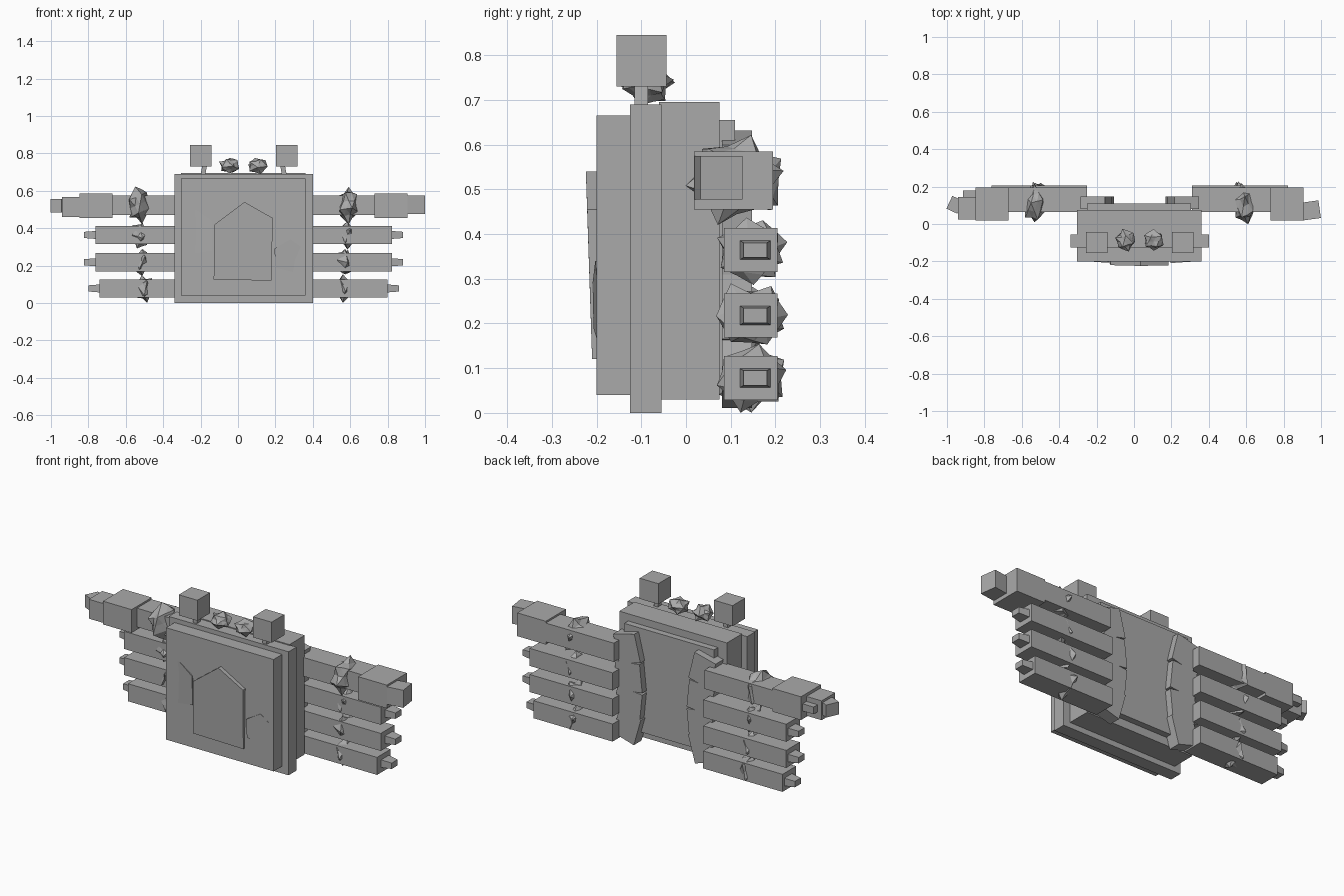
import bpy, bmesh, math, random
from mathutils import Vector, Matrix

if "Cube" in bpy.data.objects:
    bpy.data.objects.remove(bpy.data.objects["Cube"])
random.seed(4)

stone = bpy.data.materials.new("stone grey")
stone.use_nodes = True
GREY = (0.4, 0.4, 0.4, 1)
stone.diffuse_color = GREY
stone.node_tree.nodes["Principled BSDF"].inputs["Base Color"].default_value = GREY
MID = 0.03  # middle of the body


def finish(name, bm):
    bmesh.ops.recalc_face_normals(bm, faces=bm.faces)
    mesh = bpy.data.meshes.new(name)
    bm.to_mesh(mesh)
    bm.free()
    mesh.materials.append(stone)
    ob = bpy.data.objects.new(name, mesh)
    bpy.context.scene.collection.objects.link(ob)
    return ob


def box(name, x, y, z, turn=0, axis='Z', taper=1):
    """Box from (min, max) ranges; taper narrows the end farthest from the body."""
    bm = bmesh.new()
    bmesh.ops.create_cube(bm, size=1)
    centre = Vector([sum(r) / 2 for r in (x, y, z)])
    size = [abs(r[1] - r[0]) for r in (x, y, z)]
    for v in bm.verts:
        if v.co.x * centre.x > 0:
            v.co.yz *= taper
        v.co = Vector([c * s for c, s in zip(v.co, size)])
    bm.transform(Matrix.Translation(centre) @ Matrix.Rotation(math.radians(turn), 4, axis))
    return finish(name, bm)


def spiky_ball(name, centre, radii):
    """Faceted ball with alternating spikes and hollows."""
    bm = bmesh.new()
    bmesh.ops.create_icosphere(bm, subdivisions=2, radius=1)
    for v in bm.verts:
        spike = len(v.link_edges) == 5
        v.co *= random.uniform(0.95, 1.1) if spike else random.uniform(0.66, 0.9)
    bm.transform(Matrix.Rotation(random.uniform(0, 3), 4, 'X'))
    for v in bm.verts:
        v.co = Vector([c * r for c, r in zip(v.co, radii)]) + Vector(centre)
    return finish(name, bm)


def plate(name, outline):
    """Front plate from (x, z, front y) points, sunk into the body."""
    bm = bmesh.new()
    front = [bm.verts.new((x, y, z)) for x, z, y in outline]
    back = [bm.verts.new((x, -0.19, z)) for x, z, y in outline]
    bm.faces.new(front)
    bm.faces.new(back[::-1])
    for i in range(len(front)):
        j = (i + 1) % len(front)
        bm.faces.new((front[i], back[i], back[j], front[j]))
    return finish(name, bm)


# Body slabs, front to back
box("front_slab", (-0.305, 0.36), (-0.2, -0.12), (0.04, 0.665))
box("rim_slab", (-0.34, 0.4), (-0.125, -0.055), (0, 0.69))
box("rear_slab", (-0.305, 0.36), (-0.06, 0.075), (0.03, 0.695))
box("back_panel", (-0.25, 0.305), (0.07, 0.11), (0.075, 0.655))

# Chest plates
plate("chest_plate", [(-0.13, 0.125, -0.21), (0.18, 0.12, -0.21), (0.185, 0.455, -0.221),
                      (0.035, 0.54, -0.224), (-0.125, 0.42, -0.22)])
plate("right_chest_shard", [(-0.23, 0.265, -0.2), (-0.135, 0.28, -0.207), (-0.14, 0.44, -0.207),
                            (-0.225, 0.5, -0.201), (-0.25, 0.48, -0.198)])
plate("left_chest_shard", [(0.2, 0.19, -0.207), (0.32, 0.16, -0.198), (0.335, 0.3, -0.2),
                           (0.28, 0.34, -0.203), (0.195, 0.29, -0.209)])

# Eyes on stalks, and spiky tufts between them
for side, label in ((1, "left"), (-1, "right")):
    def span(a, b):
        return tuple(sorted((MID + side * a, MID + side * b)))
    box(label + "_eye", span(0.172, 0.287), (-0.156, -0.044), (0.73, 0.845))
    box(label + "_eye_stalk", span(0.2, 0.225), (-0.115, -0.085), (0.685, 0.74), side * -10, 'Y')
    spiky_ball(label + "_tuft", (MID + side * 0.075, -0.085, 0.735), (0.058, 0.06, 0.046))

    # Top arm with heavy forearm
    box(label + "_top_arm", span(0.28, 0.72), (0.065, 0.195), (0.47, 0.575))
    box(label + "_top_forearm", span(0.7, 0.877), (0.018, 0.195), (0.455, 0.585))
    spiky_ball(label + "_top_elbow", (MID + side * 0.562, 0.11, 0.525), (0.065, 0.115, 0.1))

    # Three lower arms with tapered tips
    for n, (z, end) in enumerate(((0.364, 0.793), (0.218, 0.793), (0.078, 0.77))):
        name = f"{label}_lower_arm_{n + 1}"
        box(name, span(0.28, end), (0.085, 0.205), (z - 0.049, z + 0.049))
        box(name + "_tip", span(end - 0.01, end + 0.06), (0.12, 0.19), (z - 0.022, z + 0.022), taper=0.75)
        spiky_ball(name + "_elbow", (MID + side * (0.555 - 0.012 * n), 0.143, z), (0.052, 0.082, 0.075))

    # Shoulder brackets fanned along the back panel
    for n, (z, turn, inner) in enumerate(((0.54, 14, 0.165), (0.385, 6, 0.145),
                                          (0.235, -6, 0.145), (0.105, -16, 0.165))):
        box(f"{label}_shoulder_{n + 1}", span(inner, 0.3), (0.08, 0.148),
            (z - 0.078, z + 0.078), side * turn, 'Y')

# Hands: a plain block on the left, wrist, fist and thumb on the right
box("left_hand", (0.895, 0.993), (0.025, 0.12), (0.477, 0.575), 8)
box("right_wrist", (-0.94, -0.84), (0.025, 0.145), (0.46, 0.568))
box("right_fist", (-0.99, -0.925), (0.065, 0.14), (0.485, 0.555), -25)
box("right_thumb", (-0.915, -0.84), (0.145, 0.18), (0.5, 0.54))
